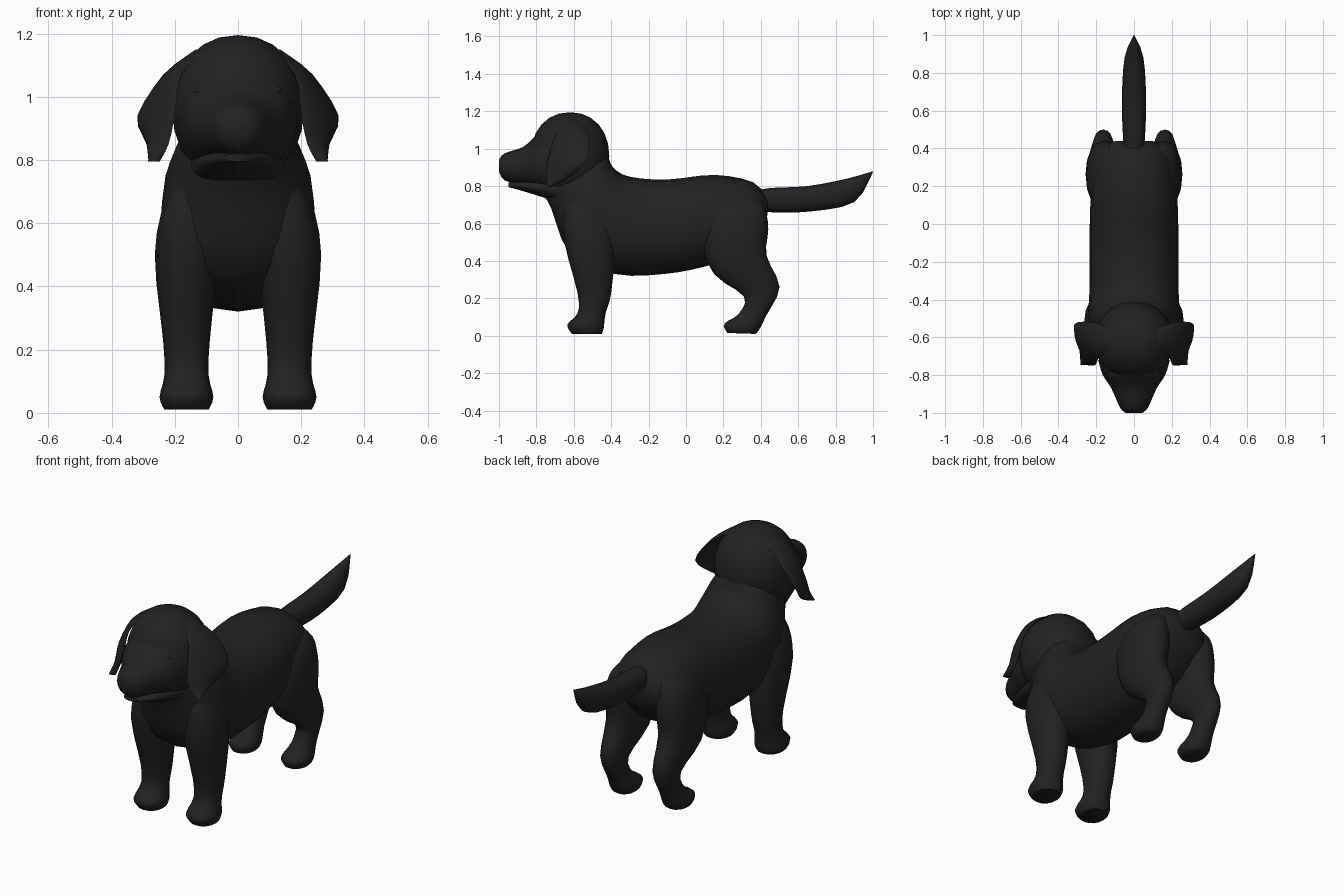
import bpy, bmesh, math
from mathutils import Vector

cube = bpy.data.objects.get("Cube")
if cube:
    bpy.data.objects.remove(cube)

fur = bpy.data.materials.new("black_fur")
colour = (0.016, 0.016, 0.016, 1)
fur.use_nodes = True
fur.diffuse_color = colour
shader = next(node for node in fur.node_tree.nodes if node.type == "BSDF_PRINCIPLED")
shader.inputs["Base Color"].default_value = colour


def finish(name, bm):
    """Turn a bmesh into a smooth shaded fur object."""
    bmesh.ops.recalc_face_normals(bm, faces=bm.faces)
    mesh = bpy.data.meshes.new(name)
    bm.to_mesh(mesh)
    bm.free()
    mesh.materials.append(fur)
    part = bpy.data.objects.new(name, mesh)
    bpy.context.collection.objects.link(part)
    bpy.ops.object.select_all(action="DESELECT")
    part.select_set(True)
    bpy.context.view_layer.objects.active = part
    bpy.ops.object.shade_smooth_by_angle(angle=math.radians(60))


def soften(value, power):
    """Square off a sine or cosine so that rounds become fuller."""
    return math.copysign(abs(value) ** power, value)


def blob(name, centre, radii, power=1):
    """Ellipsoid, boxier as the power drops."""
    bm = bmesh.new()
    bmesh.ops.create_uvsphere(bm, u_segments=20, v_segments=12, radius=1)
    for vert in bm.verts:
        for axis in range(3):
            vert.co[axis] = centre[axis] + radii[axis] * soften(vert.co[axis], power)
    finish(name, bm)


def ring(upper, lower, width, centre=0):
    """Cross-section between two points on the side outline."""
    return Vector((centre, *upper)), Vector((centre, *lower)), Vector((width, 0, 0))


def leg_ring(upper, lower, width, centre=0.163):
    """Cross-section of a leg, set out from the middle."""
    return ring(upper, lower, width, centre)


def ear_ring(height, front, back):
    """Thin level cross-section of the ear flap."""
    front, back = Vector((*front, height)), Vector((*back, height))
    along = (back - front).normalized()
    return front, back, Vector((along.y, -along.x, 0)) * 0.013


def smooth_rings(keys, steps=3):
    """Fill in cross-sections along a smooth curve through the key ones."""
    padded = [keys[0], *keys, keys[-1]]
    result = []
    for before, start, end, after in zip(padded, padded[1:], padded[2:], padded[3:]):
        for step in range(steps):
            t = step / steps
            section = []
            for p, q, r, s in zip(before, start, end, after):
                bend = (r - p) * (1 - t) - (s - q) * t
                section.append(q.lerp(r, t * t * (3 - t - t)) + bend * t * (1 - t) / 2)
            result.append(section)
    return result + [keys[-1]]


def loft(name, keys, sides=16, mirror=1, bow=0):
    """Skin oval cross-sections; bow cups a thin part outwards."""
    bm = bmesh.new()
    loops = []
    for upper, lower, width in smooth_rings(keys):
        middle, half = (upper + lower) / 2, (upper - lower) / 2
        loop = []
        for index in range(sides):
            angle = math.tau * index / sides
            across = math.sin(angle)
            point = middle + half * soften(math.cos(angle), 0.9)
            point += width * soften(across, 0.9)
            point += width.normalized() * bow * across * across
            loop.append(bm.verts.new((point.x * mirror, point.y, point.z)))
        loops.append(loop)
    for first, second in zip(loops, loops[1:]):
        for index in range(sides):
            following = (index + 1) % sides
            bm.faces.new((first[index], first[following], second[following], second[index]))
    bm.faces.new(loops[0])
    bm.faces.new(loops[-1])
    finish(name, bm)


# Torso, rump to throat
loft("body", [
    ring(upper=(0.44, 0.72), lower=(0.43, 0.58), width=0.12),
    ring(upper=(0.36, 0.82), lower=(0.3, 0.44), width=0.2),
    ring(upper=(0.15, 0.86), lower=(0.1, 0.37), width=0.23),
    ring(upper=(-0.1, 0.835), lower=(-0.12, 0.33), width=0.235),
    ring(upper=(-0.3, 0.85), lower=(-0.38, 0.33), width=0.235),
    ring(upper=(-0.39, 0.9), lower=(-0.62, 0.44), width=0.24),
    ring(upper=(-0.43, 0.98), lower=(-0.72, 0.68), width=0.185),
    ring(upper=(-0.52, 1), lower=(-0.76, 0.75), width=0.15),
], sides=20)

# Head
blob("skull", centre=(0, -0.62, 0.96), radii=(0.208, 0.21, 0.235), power=0.93)
loft("muzzle", [
    ring(upper=(-0.72, 1.1), lower=(-0.72, 0.76), width=0.19),
    ring(upper=(-0.8, 1.07), lower=(-0.8, 0.79), width=0.165),
    ring(upper=(-0.87, 1.01), lower=(-0.87, 0.81), width=0.12),
    ring(upper=(-0.97, 0.975), lower=(-0.97, 0.83), width=0.075),
    ring(upper=(-1, 0.94), lower=(-1, 0.88), width=0.045),
])
loft("lower_jaw", [
    ring(upper=(-0.66, 0.85), lower=(-0.7, 0.72), width=0.15),
    ring(upper=(-0.85, 0.83), lower=(-0.86, 0.77), width=0.1),
    ring(upper=(-0.95, 0.82), lower=(-0.95, 0.795), width=0.045),
])

# Tail, root to tip
loft("tail", [
    ring(upper=(0.34, 0.77), lower=(0.36, 0.68), width=0.045),
    ring(upper=(0.45, 0.79), lower=(0.46, 0.66), width=0.058),
    ring(upper=(0.65, 0.8), lower=(0.67, 0.665), width=0.064),
    ring(upper=(0.86, 0.84), lower=(0.9, 0.715), width=0.05),
    ring(upper=(1, 0.88), lower=(1, 0.876), width=0.002),
])

# Legs from shoulder or hip down to the paw
front_leg = [
    leg_ring(upper=(-0.61, 0.8), lower=(-0.48, 0.8), width=0.03, centre=0.1),
    leg_ring(upper=(-0.65, 0.68), lower=(-0.42, 0.68), width=0.08, centre=0.145),
    leg_ring(upper=(-0.65, 0.5), lower=(-0.38, 0.5), width=0.1),
    leg_ring(upper=(-0.58, 0.23), lower=(-0.4, 0.23), width=0.074),
    leg_ring(upper=(-0.58, 0.12), lower=(-0.43, 0.12), width=0.07),
    leg_ring(upper=(-0.635, 0.06), lower=(-0.44, 0.04), width=0.085),
    leg_ring(upper=(-0.61, 0.01), lower=(-0.45, 0.01), width=0.07),
]
hind_leg = [
    leg_ring(upper=(0.2, 0.78), lower=(0.36, 0.77), width=0.03, centre=0.1),
    leg_ring(upper=(0.12, 0.68), lower=(0.42, 0.69), width=0.08, centre=0.145),
    leg_ring(upper=(0.08, 0.52), lower=(0.44, 0.57), width=0.1, centre=0.155),
    leg_ring(upper=(0.15, 0.33), lower=(0.43, 0.43), width=0.085),
    leg_ring(upper=(0.31, 0.21), lower=(0.5, 0.26), width=0.055),
    leg_ring(upper=(0.28, 0.115), lower=(0.43, 0.11), width=0.057),
    leg_ring(upper=(0.205, 0.065), lower=(0.39, 0.03), width=0.075),
    leg_ring(upper=(0.22, 0.015), lower=(0.37, 0.01), width=0.06),
]
ear = [
    ear_ring(height=1.15, front=(0.1, -0.66), back=(0.1, -0.56)),
    ear_ring(height=1.07, front=(0.18, -0.7), back=(0.22, -0.52)),
    ear_ring(height=0.94, front=(0.2, -0.74), back=(0.315, -0.53)),
    ear_ring(height=0.85, front=(0.22, -0.75), back=(0.28, -0.62)),
    ear_ring(height=0.795, front=(0.25, -0.74), back=(0.26, -0.72)),
]

# Paired parts
for mirror, label in ((1, "left"), (-1, "right")):
    loft(label + "_front_leg", front_leg, mirror=mirror)
    loft(label + "_hind_leg", hind_leg, mirror=mirror)
    loft(label + "_ear", ear, mirror=mirror, bow=0.02)
    blob(label + "_eye", centre=(0.11 * mirror, -0.79, 1.015), radii=(0.028, 0.025, 0.025))
